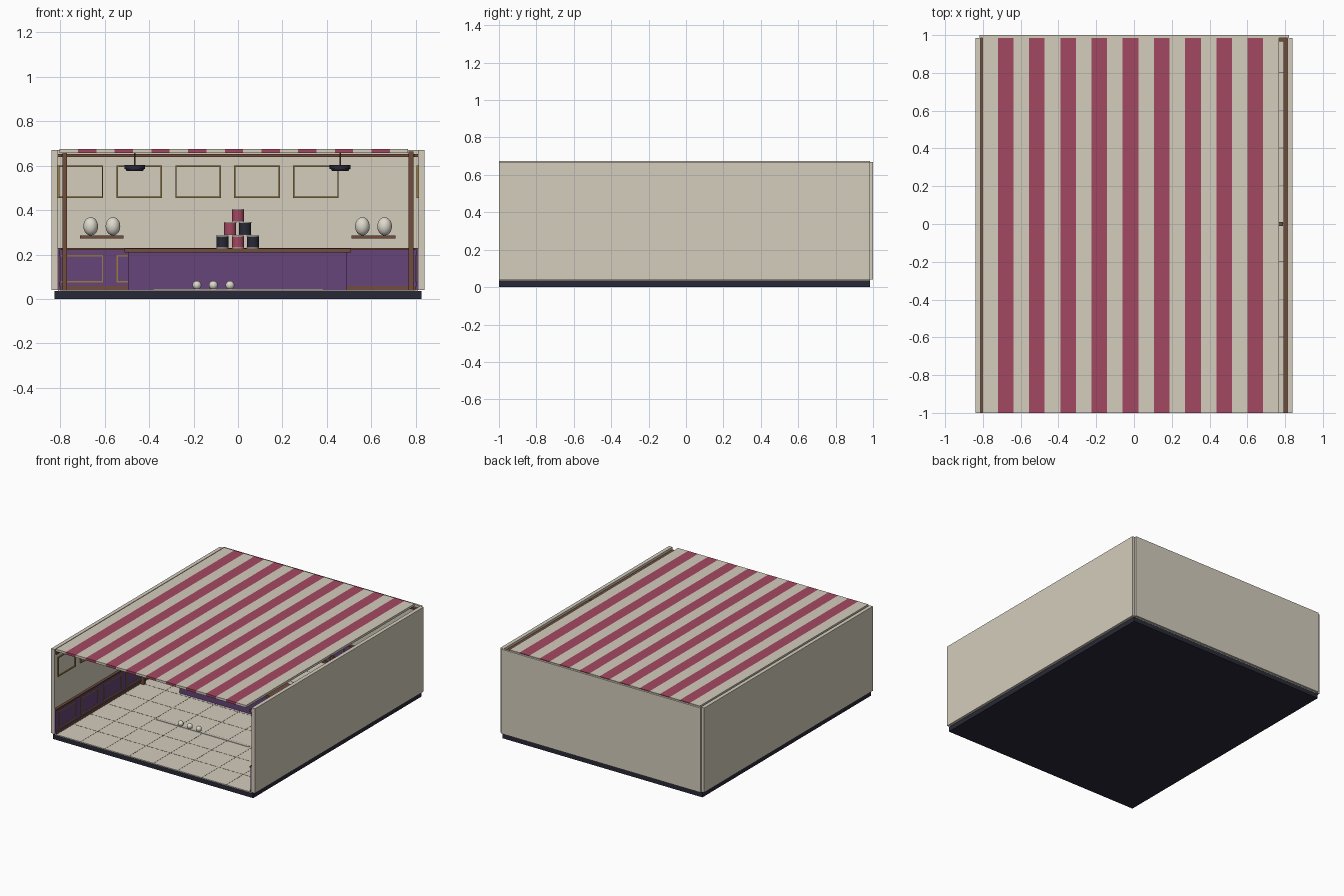
import bpy, bmesh
from mathutils import Matrix, Vector

old = bpy.data.objects.get("Cube")
if old:
    bpy.data.objects.remove(old)


def material(name, r, g, b):
    m = bpy.data.materials.new(name)
    m.use_nodes = True
    m.diffuse_color = (r, g, b, 1)
    m.node_tree.nodes["Principled BSDF"].inputs["Base Color"].default_value = (r, g, b, 1)
    return m


CREAM = material("cream", .66, .61, .51)
RED = material("raspberry", .37, .065, .12)
PURPLE = material("purple", .13, .058, .19)
BROWN = material("wood brown", .17, .075, .045)
GOLD = material("old gold", .33, .20, .045)
DARK = material("dark navy", .022, .022, .038)
WHITE = material("off white", .72, .69, .60)
GROUT = material("grout", .22, .20, .17)


def finish(name, bm, mat, smooth=False):
    me = bpy.data.meshes.new(name)
    bm.to_mesh(me)
    bm.free()
    me.materials.append(mat)
    ob = bpy.data.objects.new(name, me)
    bpy.context.scene.collection.objects.link(ob)
    if smooth:
        bpy.ops.object.select_all(action='DESELECT')
        ob.select_set(True)
        bpy.context.view_layer.objects.active = ob
        bpy.ops.object.shade_smooth_by_angle()
    return ob


def add_box(bm, x, y, z):
    """Add a box given its (min, max) range on each axis."""
    size = Vector((x[1] - x[0], y[1] - y[0], z[1] - z[0]))
    mid = Vector((sum(x), sum(y), sum(z))) / 2
    bmesh.ops.create_cube(bm, size=1, matrix=Matrix.Translation(mid) @ Matrix.Diagonal(size).to_4x4())


def boxes(name, mat, *ranges):
    bm = bmesh.new()
    for r in ranges:
        add_box(bm, *r)
    return finish(name, bm, mat)


def cylinder(name, mat, x, y, z, r1, r2=None):
    bm = bmesh.new()
    bmesh.ops.create_cone(bm, cap_ends=True, segments=24, radius1=r1, radius2=r2 or r1,
                          depth=z[1] - z[0], matrix=Matrix.Translation((x, y, sum(z) / 2)))
    return finish(name, bm, mat, True)


def ball(name, mat, x, y, z, r, tall=1):
    bm = bmesh.new()
    bmesh.ops.create_uvsphere(bm, u_segments=20, v_segments=12, radius=r,
                              matrix=Matrix.Translation((x, y, z)) @ Matrix.Diagonal((1, 1, tall, 1)))
    return finish(name, bm, mat, True)


def span(start, length):
    return (start, start + length)


# Base and walls
FLOOR = .04
boxes("base_slab", DARK, ((-.825, .825), (-1, .985), (0, .035)))
boxes("floor", CREAM, ((-.81, .81), (-1, .985), (.035, FLOOR)))
for side, s in (("right", -1), ("left", 1)):
    boxes(side + "_wall", CREAM, (sorted((s * .812, s * .84)), (-1, .985), (FLOOR, .67)))
boxes("back_wall", CREAM, ((-.818, .82), (.985, 1), (FLOOR, .67)))

# Floor tile seams
seams = [(span(-.8 + i * .2, .004), (-1, .98), (FLOOR, .0408)) for i in range(9)]
seams += [((-.8, .8), span(-.8 + i * .2, .004), (FLOOR, .0408)) for i in range(9)]
boxes("tile_seams", GROUT, *seams)

# Striped ceiling made of alternating slats
W = .0826
slats = [(span(-.803 + i * W, W), (-1, .985), (.658, .675)) for i in range(19)]
boxes("cream_ceiling_slats", CREAM, *slats[::2])
boxes("red_ceiling_slats", RED, *slats[1::2])


# Panelling, rails and frames on one wall
def frame(place, a, z0, z1, width=.205, bar=.006):
    b = a + width
    return [place((a, b), (z0, z0 + bar)), place((a, b), (z1 - bar, z1)),
            place((a, a + bar), (z0, z1)), place((b - bar, b), (z0, z1))]


def dress_wall(name, place, run, first, count):
    boxes(name + "_wainscot", PURPLE, place(run, (FLOOR, .22), .008))
    boxes(name + "_rails", BROWN, place(run, (.22, .23), .018),
          place(run, (FLOOR, .058), .013), place(run, (.638, .652), .02))
    upper, lower = [], []
    for i in range(count):
        a = first + i * .265
        upper += frame(lambda u, v: place(u, v, .008), a, .455, .6)
        lower += frame(lambda u, v: place(u, v, .013), a, .075, .197)
    boxes(name + "_upper_frames", GOLD, *upper)
    boxes(name + "_panel_frames", GOLD, *lower)


dress_wall("back", lambda u, v, d: (u, (.985 - d, .985), v), (-.81, .81), -.812, 5)
dress_wall("right", lambda u, v, d: ((-.812, -.812 + d), u, v), (-1, .985), -.965, 7)
dress_wall("left", lambda u, v, d: ((.812 - d, .812), u, v), (-1, .985), -.965, 7)

# Posts beside the counter
for side, x in (("right", -.78), ("left", .778)):
    boxes(side + "_post", BROWN, (span(x - .011, .022), (-.011, .011), (FLOOR, .665)))

# Counter
boxes("counter_body", PURPLE, ((-.495, .49), (.02, .22), (FLOOR, .21)))
boxes("counter_top", BROWN, ((-.51, .508), (0, .24), (.21, .227)))

# Pyramid of cans with pale rims
rows = [((-.07, DARK), (0, RED), (.067, DARK)), ((-.035, RED), (.032, DARK)), ((0, RED),)]
for level, row in enumerate(rows):
    z = .227 + level * .06
    for x, mat in row:
        cylinder("can", mat, x, .12, (z + .004, z + .054), .027)
        cylinder("can_bottom_rim", WHITE, x, .12, (z, z + .004), .028)
        cylinder("can_top_rim", WHITE, x, .12, (z + .054, z + .059), .028)

# Prize shelves on the back wall
for side, x in (("right", -.613), ("left", .61)):
    boxes(side + "_shelf", BROWN, (span(x - .098, .196), (.87, .985), (.273, .286)))
    for dx in (-.05, .05):
        ball(side + "_prize", WHITE, x + dx, .925, .327, .033, 1.25)

# Hanging lamps
for side, x in (("right", -.465), ("left", .46)):
    cylinder(side + "_lamp_cord", BROWN, x, 0, (.6, .66), .003)
    cylinder(side + "_lamp_shade", DARK, x, 0, (.585, .602), .047)
    cylinder(side + "_lamp_base", DARK, x, 0, (.575, .585), .036, .042)

# Throwing line and balls
boxes("throwing_line", WHITE, ((-.382, .384), (-.42, -.405), (FLOOR, .044)))
for x in (-.185, -.111, -.036):
    ball("throwing_ball", WHITE, x, -.41, .062, .02)
